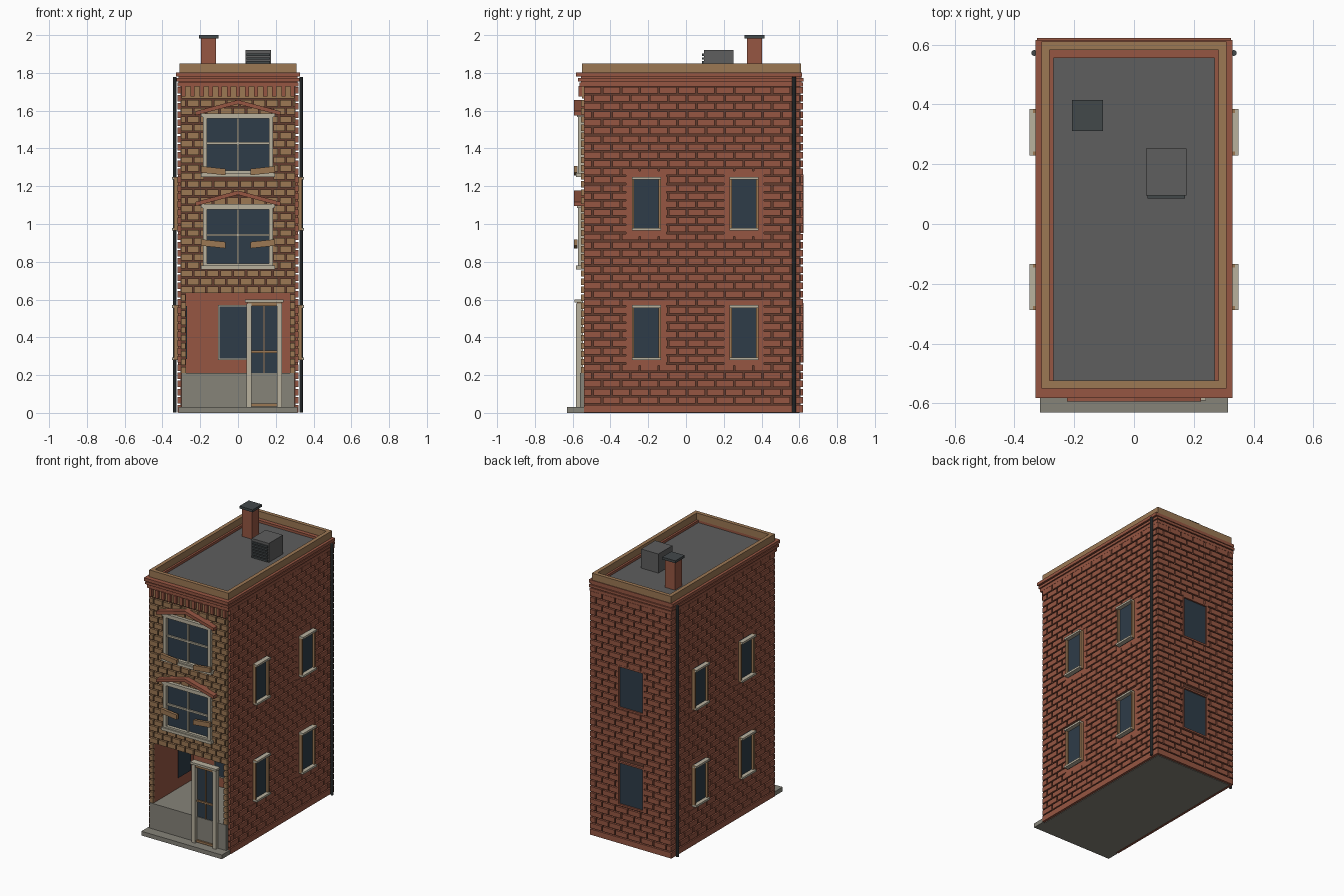
import bpy, bmesh, math

if "Cube" in bpy.data.objects:
    bpy.data.objects.remove(bpy.data.objects["Cube"], do_unlink=True)


def material(name, r, g, b):
    """Flat colour from 0-255 display values."""
    m = bpy.data.materials.new(name)
    c = [((v / 255 + 0.055) / 1.055) ** 2.4 for v in (r, g, b)] + [1]
    m.use_nodes = True
    m.diffuse_color = c
    m.node_tree.nodes["Principled BSDF"].inputs["Base Color"].default_value = c
    return m


RED = material("red brick", 150, 86, 66)
TAN = material("tan brick", 156, 120, 84)
CREAM = material("cream trim", 184, 177, 158)
STONE = material("grey stone", 134, 131, 121)
GLASS = material("dark glass", 46, 60, 72)
ROOF = material("roof grey", 94, 94, 94)
METAL = material("dark metal", 66, 72, 74)
MORTAR = material("dark mortar", 98, 60, 47)


def finish(name, bm, mat, turn=0):
    bmesh.ops.recalc_face_normals(bm, faces=bm.faces)
    me = bpy.data.meshes.new(name)
    bm.to_mesh(me)
    bm.free()
    me.materials.append(mat)
    ob = bpy.data.objects.new(name, me)
    ob.rotation_euler.z = math.radians(turn)
    bpy.context.collection.objects.link(ob)
    return ob


def boxes(name, items, mat, turn=0):
    """One object made of boxes given as x0, x1, y0, y1, z0, z1."""
    bm = bmesh.new()
    for x0, x1, y0, y1, z0, z1 in items:
        for v in bmesh.ops.create_cube(bm, size=1)["verts"]:
            v.co = ((x0, x1)[v.co.x > 0], (y0, y1)[v.co.y > 0], (z0, z1)[v.co.z > 0])
    return finish(name, bm, mat, turn)


def prism(name, pts, y0, y1, mat):
    """Front outline (x, z) extruded from y0 to y1."""
    bm = bmesh.new()
    face = bm.faces.new([bm.verts.new((x, y0, z)) for x, z in pts])
    new = bmesh.ops.extrude_face_region(bm, geom=[face])["geom"]
    for v in new:
        if isinstance(v, bmesh.types.BMVert):
            v.co.y = y1
    return finish(name, bm, mat)


def ring(x, y0, y1, t, z0, z1):
    """Four boxes that form a rectangular frame in plan."""
    return [(-x, x, y0, y0 + t, z0, z1), (-x, x, y1 - t, y1, z0, z1),
            (-x, -x + t, y0 + t, y1 - t, z0, z1), (x - t, x, y0 + t, y1 - t, z0, z1)]


def frame(x0, x1, z0, z1, w, ya, yb):
    """Four boxes that frame an opening in elevation."""
    return [(x0, x0 + w, ya, yb, z0, z1), (x1 - w, x1, ya, yb, z0, z1),
            (x0 + w, x1 - w, ya, yb, z0, z0 + w), (x0 + w, x1 - w, ya, yb, z1 - w, z1)]


def bricks(name, u0, u1, z0, z1, depth, length, mat, turn, holes=()):
    """Running-bond raised bricks, left out wherever a hole (u0, u1, z0, z1) lies."""
    gap, out = 0.009, []
    rows = round((z1 - z0) / 0.043)
    h = (z1 - z0) / rows
    for r in range(rows):
        za, zb = z0 + r * h, z0 + (r + 1) * h - gap
        u = u0 - (length / 2 if r % 2 else 0)
        while u < u1:
            parts = [(max(u, u0), min(u + length - gap, u1))]
            for a, b, c, d in holes:
                if zb > c and za < d:
                    parts = [q for p, s in parts for q in ((p, min(s, a)), (max(p, b), s))]
            out += [(p, s, -depth - 0.015, -depth, za, zb) for p, s in parts if s - p > 0.006]
            u += length
    return boxes(name, out, mat, turn)


FRONT, BACK, SIDE, INNER = -0.54, 0.605, 0.305, -0.1
SHOP_TOP = 0.635
FLOORS = [(0.28, 0.57), (0.965, 1.25)]

# Foundation, core walls and the hollow shop front
boxes("foundation", [(-0.3, 0.3, -0.56, 0.6, 0, 0.21), (-0.315, 0.315, -0.63, -0.54, 0, 0.03)], STONE)
boxes("core_walls", [(-SIDE, SIDE, FRONT, BACK, SHOP_TOP, 1.775),
                     (-SIDE, SIDE, INNER, BACK, 0.004, SHOP_TOP),
                     (-SIDE, -0.28, FRONT, INNER, 0.004, SHOP_TOP),
                     (0.28, SIDE, FRONT, INNER, 0.004, SHOP_TOP)], MORTAR)
boxes("shop_lining", [(-0.275, 0.275, INNER - 0.005, INNER, 0.2, SHOP_TOP),
                      (-0.28, -0.275, FRONT, INNER, 0.2, SHOP_TOP),
                      (0.275, 0.28, FRONT, INNER, 0.2, SHOP_TOP)], RED)
boxes("shop_window_glass", [(-0.1, 0.06, INNER - 0.012, INNER, 0.285, 0.565),
                            (-0.28, -0.27, -0.28, -0.14, 0.285, 0.565)], GLASS)
boxes("shop_window_frame", frame(-0.106, 0.066, 0.279, 0.571, 0.008, INNER - 0.015, INNER), CREAM)

# Side walls with their windows
for label, turn, sign in (("right", 90, 1), ("left", -90, -1)):
    ends = sorted((FRONT * sign, (BACK + 0.012) * sign))
    holes, plates, glass, jambs, caps = [], [], [], [], []
    for c in (-0.21 * sign, 0.307 * sign):
        for z0, z1 in FLOORS:
            a, b = c - 0.077, c + 0.077
            holes.append((a - 0.018, b + 0.018, z0 - 0.005, z1 + 0.005))
            plates.append((a - 0.03, b + 0.03, -0.317, -SIDE, z0 - 0.03, z1 + 0.03))
            glass.append((a + 0.01, b - 0.01, -0.322, -SIDE, z0, z1))
            jambs += [(a, a + 0.013, -0.338, -SIDE, z0, z1), (b - 0.013, b, -0.338, -SIDE, z0, z1)]
            caps += [(a, b, -0.35, -SIDE, z0, z0 + 0.014), (a, b, -0.35, -SIDE, z1 - 0.014, z1)]
    bricks(label + "_bricks", ends[0], ends[1], 0.05, 1.735, SIDE, 0.1, RED, turn, holes)
    plates.append((ends[0], ends[1], -0.32, -SIDE, 0.002, 0.042))
    boxes(label + "_wall_panels", plates, RED, turn)
    boxes(label + "_window_glass", glass, GLASS, turn)
    boxes(label + "_window_jambs", jambs, TAN, turn)
    boxes(label + "_sills_and_lintels", caps, CREAM, turn)
    # Rain pipe beside the back corner
    bpy.ops.mesh.primitive_cylinder_add(vertices=10, radius=0.01, depth=1.775,
                                        location=(0.334 * sign, 0.572, 0.89))
    pipe = bpy.context.object
    pipe.name = label + "_rain_pipe"
    pipe.data.materials.append(METAL)
    bpy.ops.object.shade_smooth_by_angle()

# Back wall
back_holes = [(-0.1, 0.1, a, b) for a, b in FLOORS]
bricks("back_bricks", -0.318, 0.318, 0.05, 1.735, BACK, 0.1, RED, 180, back_holes)
boxes("back_base", [(-0.318, 0.318, -BACK - 0.015, -BACK, 0.002, 0.042)], RED, 180)
boxes("back_window_glass", [(-0.09, 0.09, -BACK - 0.005, -BACK, a, b) for a, b in FLOORS], GLASS, 180)
boxes("back_window_frames", [q for a, b in FLOORS for q in
                             frame(-0.105, 0.105, a - 0.012, b + 0.012, 0.012, -BACK - 0.016, -BACK)], RED, 180)

# Front brickwork
FRONT_WINDOWS = [(0.76, 1.1), (1.25, 1.58)]
bricks("front_bricks", -0.303, 0.303, SHOP_TOP, 1.665, -FRONT, 0.07, TAN, 0,
       [(-0.18, 0.18, a + 0.01, b - 0.01) for a, b in FRONT_WINDOWS])
for label, a, b in (("left", 0.276, 0.303), ("right", -0.303, -0.276)):
    bricks(label + "_shop_pier", a, b, 0.21, SHOP_TOP, -FRONT, 0.07, TAN, 0)

# Front windows, gables and loose boards
for label, (z0, z1), board in (("lower", FRONT_WINDOWS[0], 0.895), ("upper", FRONT_WINDOWS[1], 1.282)):
    mid = (z0 + z1) / 2 + 0.012
    boxes(label + "_front_glass", [(-0.17, 0.17, -0.55, FRONT, z0 + 0.01, z1 - 0.01)], GLASS)
    boxes(label + "_front_frame", frame(-0.185, 0.185, z0 + 0.01, z1, 0.022, -0.572, FRONT)
          + [(-0.006, 0.006, -0.562, FRONT, z0 + 0.03, z1 - 0.02),
             (-0.165, 0.165, -0.562, FRONT, mid - 0.006, mid + 0.006),
             (-0.195, 0.195, -0.582, FRONT, z0, z0 + 0.02),
             (-0.195, 0.195, -0.576, FRONT, z1 - 0.014, z1 + 0.006)], CREAM)
    base, peak, t = z1 - 0.005, z1 + 0.055, 0.022
    prism(label + "_gable", [(-0.225, base), (0, peak), (0.225, base), (0.225, base + t),
                             (0, peak + t), (-0.225, base + t)], -0.594, FRONT, RED)
    for side, s in (("left", 1), ("right", -1)):
        prism(f"{label}_{side}_board", [(0.065 * s, board - 0.024), (0.195 * s, board - 0.01),
                                       (0.195 * s, board + 0.024), (0.065 * s, board + 0.01)],
              -0.594, -0.574, TAN)

# Shop door
boxes("door_glass", [(0.065, 0.21, -0.556, -0.546, 0.21, 0.57)], GLASS)
boxes("door_posts", [(a, a + 0.027, -0.582, -0.545, 0.03, 0.58) for a in (0.045, 0.207)]
      + [(0.038, 0.241, -0.59, -0.545, 0.585, 0.6)], CREAM)
boxes("door_rails", [(0.05, 0.23, -0.578, -0.545, 0.565, 0.585),
                     (0.072, 0.207, -0.565, -0.55, 0.318, 0.33),
                     (0.072, 0.207, -0.572, -0.55, 0.035, 0.05),
                     (0.135, 0.141, -0.562, -0.55, 0.21, 0.565)], TAN)

# Dentils and stepped cornice
boxes("frieze", [(-0.3, 0.3, -0.55, FRONT, 1.665, 1.73)], TAN)
boxes("dentils", [(x - 0.011, x + 0.011, -0.57, FRONT, 1.675, 1.73)
                  for x in (-0.288 + 0.048 * i for i in range(13))], RED)
boxes("cornice", ring(0.32, -0.563, 0.62, 0.04, 1.727, 1.748) + ring(0.325, -0.573, 0.622, 0.05, 1.754, 1.772)
      + ring(0.329, -0.583, 0.615, 0.06, 1.78, 1.802) + ring(0.316, -0.555, 0.612, 0.03, 1.735, 1.79), RED)

# Roof, parapet, chimney and vent unit
boxes("roof", [(-0.3, 0.3, FRONT, 0.6, 1.77, 1.785)], ROOF)
boxes("parapet", ring(0.31, -0.55, 0.61, 0.027, 1.78, 1.85), TAN)
boxes("chimney", [(-0.195, -0.117, 0.322, 0.403, 1.78, 1.985)], RED)
boxes("chimney_cap", [(-0.207, -0.104, 0.311, 0.415, 1.983, 2.0)], METAL)
boxes("vent_unit", [(0.04, 0.175, 0.095, 0.252, 1.78, 1.92)], ROOF)
boxes("vent_slats", [(0.045, 0.17, 0.085, 0.096, z, z + 0.012)
                     for z in (1.79 + 0.02 * i for i in range(6))], METAL)
